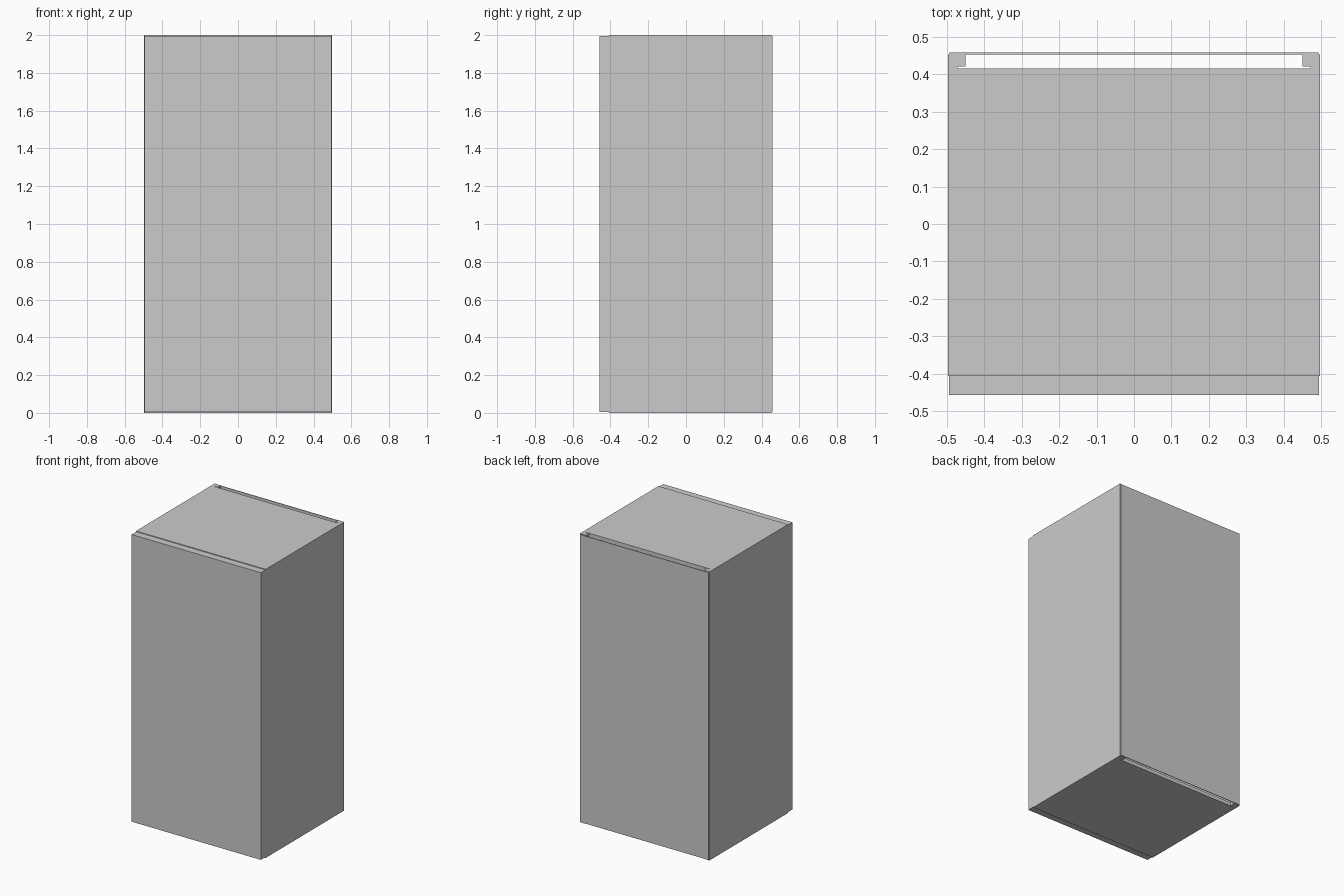
import bpy

if "Cube" in bpy.data.objects:
    bpy.data.objects.remove(bpy.data.objects["Cube"])

W, H, T = 0.497, 2.0, 0.025       # half width, height, board thickness
FRONT, BACK = -0.407, 0.453       # carcass depth limits
INNER_BACK = 0.416                # rear edge of top and bottom boards


def box(name, x0, x1, y0, y1, z0, z1):
    bpy.ops.mesh.primitive_cube_add(
        size=1, location=((x0 + x1) / 2, (y0 + y1) / 2, (z0 + z1) / 2))
    ob = bpy.context.object
    ob.name = name
    ob.scale = (x1 - x0, y1 - y0, z1 - z0)
    bpy.ops.object.transform_apply(location=False, rotation=False, scale=True)
    return ob


# Side panels with rear corner battens
for label, s in (("left", -1), ("right", 1)):
    xs = sorted((s * W, s * (W - T)))
    box(label + "_side_panel", *xs, FRONT, BACK, 0, H)
    xb = sorted((s * (W - T), s * 0.45))
    box(label + "_rear_batten", *xb, 0.421, BACK, 0, H)

# Top and bottom boards, stopping short of the back to leave a slot
box("bottom_board", -W + T, W - T, FRONT, INNER_BACK, 0, T)
box("top_board", -W + T, W - T, FRONT, INNER_BACK, H - T, H)

# Thin back panel and front door, both slightly inset from the carcass outline
box("back_panel", -0.493, 0.493, BACK, 0.458, 0.004, H - 0.004)
box("door", -0.495, 0.495, -0.457, FRONT, 0.005, H - 0.005)
